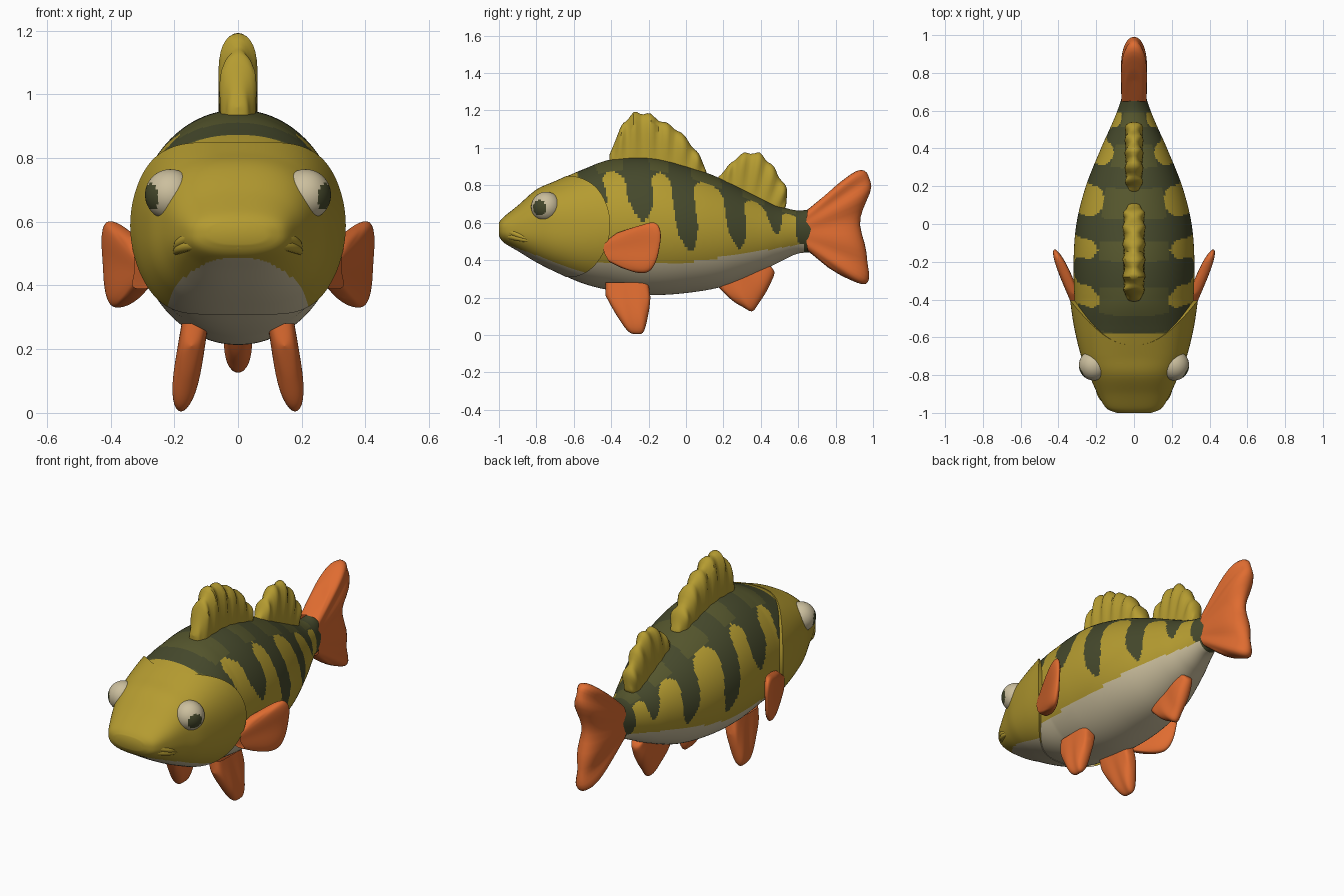
import bpy, bmesh
from math import sin, cos, pi
from mathutils import Vector

if "Cube" in bpy.data.objects:
    bpy.data.objects.remove(bpy.data.objects["Cube"])


def material(name, rgb):
    m = bpy.data.materials.new(name)
    m.use_nodes = True
    m.diffuse_color = (*rgb, 1)
    bsdf = next(n for n in m.node_tree.nodes if n.type == "BSDF_PRINCIPLED")
    bsdf.inputs["Base Color"].default_value = (*rgb, 1)
    return m


yellow = material("golden yellow", (0.46, 0.33, 0.03))
cream = material("belly cream", (0.6, 0.52, 0.34))
dark = material("stripe green", (0.06, 0.066, 0.025))
olive = material("back olive", (0.09, 0.092, 0.026))
orange = material("fin orange", (0.74, 0.15, 0.03))


def spline(pts, t):
    """Smooth curve through points, t from 0 to 1."""
    t = min(max(t, 0), 1) * (len(pts) - 1)
    i = min(int(t), len(pts) - 2)
    t -= i
    p = [Vector(pts[min(max(k, 0), len(pts) - 1)]) for k in range(i - 1, i + 3)]
    m1, m2 = (p[2] - p[0]) / 2, (p[3] - p[1]) / 2
    a = p[1] * 2 - p[2] * 2 + m1 + m2
    b = p[2] * 3 - p[1] * 3 - m1 * 2 - m2
    return ((a * t + b) * t + m1) * t + p[1]


def finish(name, bm, mats, rule=None):
    bmesh.ops.remove_doubles(bm, verts=bm.verts, dist=0.0005)
    bmesh.ops.recalc_face_normals(bm, faces=bm.faces)
    if rule:
        for f in bm.faces:
            f.material_index = mats.index(rule(f.calc_center_median()))
    mesh = bpy.data.meshes.new(name)
    bm.to_mesh(mesh)
    bm.free()
    for m in mats:
        mesh.materials.append(m)
    ob = bpy.data.objects.new(name, mesh)
    bpy.context.collection.objects.link(ob)
    bpy.ops.object.select_all(action="DESELECT")
    ob.select_set(True)
    bpy.context.view_layer.objects.active = ob
    bpy.ops.object.shade_smooth_by_angle(angle=0.8)
    return ob


def loft(name, rings, mats, rule=None):
    bm = bmesh.new()
    loops = [[bm.verts.new(p) for p in ring] for ring in rings]
    for a, b in zip(loops, loops[1:]):
        for i in range(len(a)):
            j = (i + 1) % len(a)
            bm.faces.new((a[i], a[j], b[j], b[i]))
    bm.faces.new(loops[0])
    bm.faces.new(loops[-1])
    return finish(name, bm, mats, rule)


# Body stations: y, bottom, top, half width
STATIONS = [(-1, .53, .6, .09), (-.975, .495, .63, .145), (-.9, .45, .69, .19),
            (-.8, .39, .775, .235), (-.7, .34, .82, .275), (-.55, .275, .885, .305),
            (-.4, .238, .938, .315), (-.2, .214, .95, .32), (0, .224, .905, .305),
            (.2, .26, .83, .255), (.4, .34, .735, .175), (.5, .39, .69, .13),
            (.6, .435, .665, .088), (.7, .44, .68, .055)]


def station(y):
    lo, hi = 0, 1
    for _ in range(22):
        mid = (lo + hi) / 2
        if spline(STATIONS, mid)[0] < y:
            lo = mid
        else:
            hi = mid
    return spline(STATIONS, lo)


def outline_point(y, a, grow=1.0):
    _, bot, top, w = station(y)
    n = 2 + 0.5 * min(1, max(0, (-0.4 - y) / 0.3))

    def power(c):
        return abs(c) ** (2 / n) * (1 if c > 0 else -1)
    return (w * grow * power(sin(a)), y,
            (bot + top) / 2 + (top - bot) / 2 * grow * power(cos(a)))


# Stripes: centre y, lower end, half width, slant
STRIPES = [(-.54, .69, .055, .5), (-.265, .61, .07, .13), (-.035, .45, .058, .13),
           (.23, .46, .052, .13), (.44, .54, .045, .13), (.645, .42, .055, 0)]


def body_colour(c):
    x, y, z = c
    _, bot, top, w = station(y)
    r = abs(x) / w
    upper = z > (bot + top) / 2
    if z < 0.385 + 0.16 * max(0, y) and y < .63:
        return cream
    flare = 1 + 0.9 * min(1, max(0, (0.78 - r) / 0.2)) ** 2 if upper else 1
    back = upper and r < 0.58
    for yc, low, half, slant in STRIPES:
        if z > low:
            half *= min(1, (z - low) / 0.12) ** 0.5
            if abs(y - yc - slant * (0.9 - z)) < half * (1 if back else flare):
                return dark
    return olive if back and y > -0.58 else yellow


def head_colour(c):
    return cream if c.z < 0.5 - 0.37 * (c.y + 1) else yellow


AROUND = 112
ANGLES = [2 * pi * i / AROUND for i in range(AROUND)]
loft("body", [[outline_point(-.74 + 1.43 * i / 170, a) for a in ANGLES]
              for i in range(171)], [yellow, cream, dark, olive], body_colour)

# Head with flared gill covers and a rim turned inward
head_rings = []
for i in range(42):
    f = min(i / 40, 1)
    ring = []
    for a in ANGLES:
        side = sin(a) ** 2
        y = -1 + (0.36 + 0.235 * side) * f ** 1.3
        grow = 1.01 + 0.065 * side * f ** 4
        ring.append(outline_point(y, a, 0.93 if i == 41 else grow))
    head_rings.append(ring)
loft("head", head_rings, [yellow, cream], head_colour)


# Lips
def lip(name, drop, back):
    cu = bpy.data.curves.new(name, "CURVE")
    cu.dimensions = "3D"
    cu.bevel_depth = 0.02
    cu.bevel_resolution = 3
    cu.use_fill_caps = True
    half = [(0, -.98, .57), (.08, -.972, .568), (.14, -.945, .555), (.18, -.9, .535),
            (.195, -.85, .515)]
    pts = [(-x, y, z) for x, y, z in half[:0:-1]] + half
    sp = cu.splines.new("POLY")
    sp.points.add(32)
    for i, p in enumerate(sp.points):
        x, y, z = spline(pts, i / 32)
        p.co = (x, y + back, z - drop * (1 - abs(i - 16) / 20), 1)
        p.radius = 1 - 0.5 * (abs(i - 16) / 16) ** 3
    sp.use_smooth = True
    cu.materials.append(yellow)
    bpy.context.collection.objects.link(bpy.data.objects.new(name, cu))


lip("upper_lip", 0, 0)
lip("lower_lip", 0.045, 0.004)

# Eyes with pupils turned outward and forward
for s, side in ((1, "left"), (-1, "right")):
    bm = bmesh.new()
    bmesh.ops.create_uvsphere(bm, u_segments=48, v_segments=32, radius=0.08)
    centre = Vector((s * 0.212, -0.748, 0.685))
    look = Vector((s * 0.86, -0.5, -0.08)).normalized()
    bmesh.ops.translate(bm, verts=bm.verts, vec=centre)
    finish(side + "_eye", bm, [cream, dark],
           lambda c: dark if (c - centre).normalized().dot(look) > 0.85 else cream)


# Fins: a pillow-like blade between a root line and a tip line, both as (y, z)
def fin(name, root, tip, thick, mat, ribs, amp, place=lambda y, z: 0, s=1):
    nu, nv = 48, 12
    rings = []
    for j in range(nv + 1):
        v = sin(j / nv * pi / 2)
        front, rear = [], []
        for i in range(nu + 1):
            u = (1 - cos(pi * i / nu)) / 2
            wave = cos(2 * pi * ribs * u)
            a, b = spline(root, u), spline(tip, u)
            y, z = a + (b - a) * v * (1 - amp * 0.14 * (1 - wave))
            t = thick * max(0, 1 - (2 * u - 1) ** 6) ** .5 * max(0, 1 - v ** 5) ** .5
            t *= 1 + amp * wave * v
            x = place(y, z)
            front.append((s * (x + t), y, z))
            rear.append((s * (x - t), y, z))
        rings.append(front + rear[-2:0:-1])
    bm = bmesh.new()
    loops = [[bm.verts.new(p) for p in ring] for ring in rings]
    for a, b in zip(loops, loops[1:]):
        for i in range(len(a)):
            k = (i + 1) % len(a)
            bm.faces.new((a[i], a[k], b[k], b[i]))
    bmesh.ops.dissolve_degenerate(bm, edges=bm.edges, dist=0.0001)
    finish(name, bm, [mat])


fin("front_dorsal_fin", [(-.41, .9), (-.15, .9), (.1, .84)],
    [(-.41, .96), (-.36, 1.09), (-.31, 1.17), (-.25, 1.2), (-.18, 1.18), (-.11, 1.14),
     (-.04, 1.1), (.03, 1.02), (.08, .95), (.11, .87)], .056, yellow, 7, .25)
fin("rear_dorsal_fin", [(.17, .8), (.35, .72), (.52, .66)],
    [(.17, .84), (.22, .9), (.28, .96), (.36, .985), (.43, .95), (.49, .87),
     (.54, .78), (.535, .69)], .045, yellow, 6, .25)
fin("tail_fin", [(.65, .67), (.64, .56), (.65, .45)],
    [(.76, .76), (.84, .83), (.92, .88), (.985, .865), (.995, .8), (.96, .69), (.94, .57),
     (.97, .43), (.99, .33), (.955, .27), (.86, .3), (.76, .36)], .066, orange, 5, .15)
fin("anal_fin", [(.16, .29), (.3, .34), (.42, .4)],
    [(.17, .26), (.25, .18), (.31, .145), (.36, .125), (.4, .18), (.45, .27), (.475, .33),
     (.45, .37)], .043, orange, 3, .1)
for s, side in ((1, "left"), (-1, "right")):
    fin(side + "_pectoral_fin", [(-.43, .5), (-.44, .45), (-.41, .39)],
        [(-.37, .545), (-.25, .585), (-.165, .6), (-.13, .53), (-.145, .43), (-.19, .345),
         (-.25, .33), (-.35, .36)], .032, orange, 3, .08,
        lambda y, z: 0.3 + 0.42 * (y + 0.42), s)
    fin(side + "_pelvic_fin", [(-.43, .28), (-.32, .28), (-.2, .28)],
        [(-.43, .21), (-.37, .1), (-.31, .02), (-.26, -.002), (-.225, .02), (-.2, .11),
         (-.19, .2)], .042, orange, 3, .08,
        lambda y, z: 0.14 + 0.16 * (0.25 - z), s)
